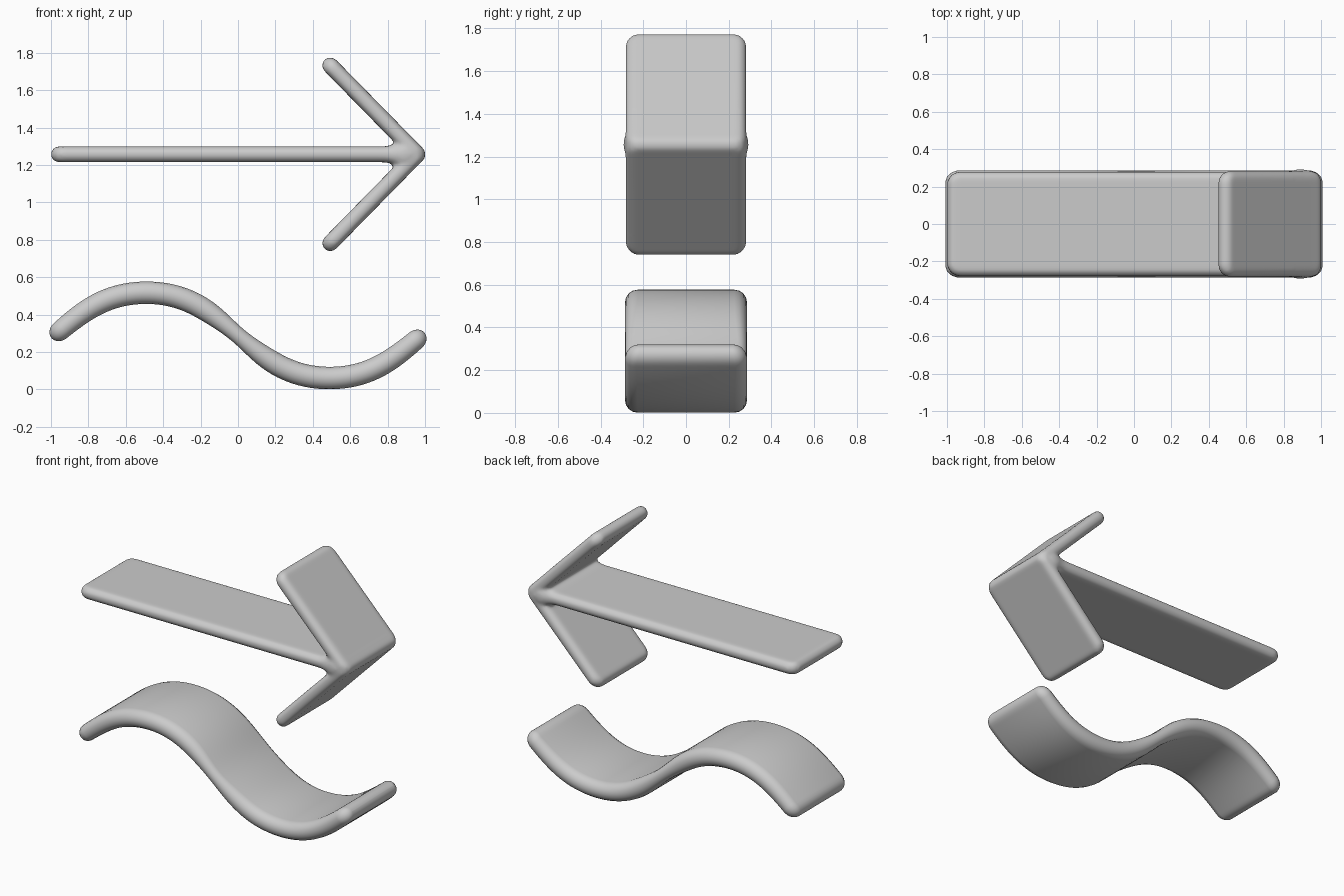
import bpy, bmesh, math
from mathutils import Vector

cube = bpy.data.objects.get("Cube")
if cube:
    bpy.data.objects.remove(cube, do_unlink=True)

grey = bpy.data.materials.new("light grey")
grey.use_nodes = True
grey.diffuse_color = (0.6, 0.6, 0.6, 1)
grey.node_tree.nodes["Principled BSDF"].inputs["Base Color"].default_value = grey.diffuse_color

UP = Vector((0, 0, 1))


def strip(bm, path, half_thick, half_width, length, corner=0.07, steps=48, arc=8):
    """Sweep a pill-shaped section along path(u), rounding both ends."""
    ends = [corner * (1 - math.cos(math.pi / 2 * (i + 0.3) / 7)) / length for i in range(7)]
    first = corner / length
    middle = [first + (1 - 2 * first) * i / steps for i in range(steps + 1)]
    stations = ends + middle + [1 - e for e in reversed(ends)]
    rings = []
    for u in stations:
        centre = path(u)
        tangent = (path(u + 0.002) - path(u - 0.002)).normalized()
        normal = Vector((-tangent.z, 0, tangent.x))
        d = min(u, 1 - u) * length
        t, w = half_thick(centre.x), half_width(centre.x)
        if d < corner:
            w -= corner - math.sqrt(corner ** 2 - (corner - d) ** 2)
        if d < t:
            t *= math.sqrt(1 - (1 - d / t) ** 2)
        ring = []
        for side in (1, -1):
            for i in range(arc + 1):
                a = math.pi * (i / arc - 0.5)
                y = side * (w - t + t * math.cos(a))
                ring.append(bm.verts.new(centre + normal * side * t * math.sin(a) + Vector((0, y, 0))))
        rings.append(ring)
    n = len(rings[0])
    for a, b in zip(rings, rings[1:]):
        for i in range(n):
            j = (i + 1) % n
            bm.faces.new((a[i], a[j], b[j], b[i]))
    bm.faces.new(rings[0])
    bm.faces.new(rings[-1])


def finish(name, bm):
    bmesh.ops.recalc_face_normals(bm, faces=bm.faces)
    mesh = bpy.data.meshes.new(name)
    bm.to_mesh(mesh)
    bm.free()
    mesh.materials.append(grey)
    for p in mesh.polygons:
        p.use_smooth = True
    obj = bpy.data.objects.new(name, mesh)
    bpy.context.collection.objects.link(obj)
    return obj


def line(start, end):
    a, b = Vector(start), Vector(end)
    return lambda u: a + (b - a) * u


def bump(x):
    return math.exp(-((x - 0.89) / 0.05) ** 2)


# Arrow: shaft flaring into the head, plus two mirrored arms
MID = 1.257
bm = bmesh.new()
strip(bm, line((-1, 0, MID), (1, 0, MID)),
      lambda x: 0.042 + 0.05 * bump(x),
      lambda x: 0.28 + 0.015 * bump(x), 2.0, steps=80)
for s in (1, -1):
    strip(bm, line((0.463, 0, MID + s * 0.506), (0.99, 0, MID - s * 0.031)),
          lambda x: 0.043, lambda x: 0.284, 0.752)
arrow = finish("arrow", bm)

# Fuse the arrow into one softly filleted skin
fuse = arrow.modifiers.new("fuse", 'REMESH')
fuse.mode = 'VOXEL'
fuse.voxel_size = 0.012
fuse.use_smooth_shade = True
soften = arrow.modifiers.new("soften", 'SMOOTH')
soften.factor = 0.5
soften.iterations = 6


# Wave: one thick ribbon following a full wave
def wave_path(u):
    x = (2 * u - 1) * 0.997
    a = math.pi * x / 0.98
    return Vector((x, 0, 0.289)) - UP * 0.2375 * (math.sin(a) + 0.04 * math.sin(3 * a))


bm = bmesh.new()
strip(bm, wave_path,
      lambda x: 0.06 - 0.016 * math.exp(-(x / 0.12) ** 2) - 0.01 * x ** 6,
      lambda x: 0.286, 2.35, steps=72)
finish("wave", bm)
